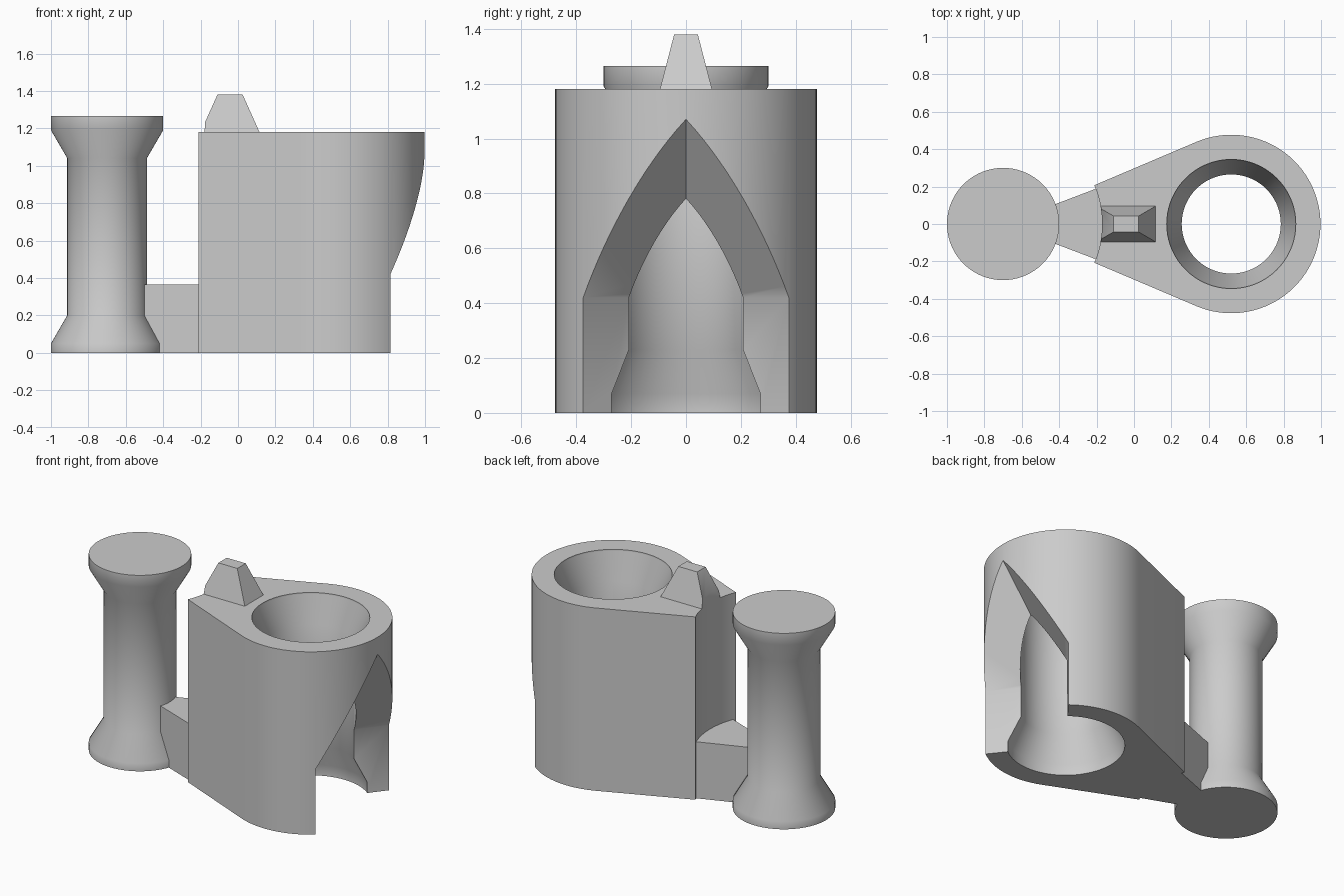
import bpy, bmesh
from math import radians, degrees, asin, sin, cos, pi

default = bpy.data.objects.get("Cube")
if default:
    bpy.data.objects.remove(default, do_unlink=True)

grey = bpy.data.materials.new("light grey")
grey.use_nodes = True
COLOUR = (0.6, 0.6, 0.6, 1)
grey.diffuse_color = COLOUR
grey.node_tree.nodes["Principled BSDF"].inputs["Base Color"].default_value = COLOUR

SPOOL_X, RING_X = -0.70, 0.52
RING_R, NOTCH_R = 0.477, 0.53
BLOCK_H = 1.18
SEGMENTS = 72


def finish(name, bm):
    bmesh.ops.recalc_face_normals(bm, faces=bm.faces)
    mesh = bpy.data.meshes.new(name)
    bm.to_mesh(mesh)
    bm.free()
    obj = bpy.data.objects.new(name, mesh)
    bpy.context.collection.objects.link(obj)
    mesh.materials.append(grey)
    return obj


def lathe(name, x, profile):
    """Closed solid of revolution from (radius, height) points."""
    bm = bmesh.new()
    rings = [[bm.verts.new((x + r * cos(2 * pi * i / SEGMENTS),
                            r * sin(2 * pi * i / SEGMENTS), z))
              for i in range(SEGMENTS)] for r, z in profile]
    for a, b in zip(rings, rings[1:]):
        for i in range(SEGMENTS):
            j = (i + 1) % SEGMENTS
            bm.faces.new((a[i], a[j], b[j], b[i]))
    bm.faces.new(rings[0])
    bm.faces.new(rings[-1])
    return finish(name, bm)


def arc(x, r, start, end, steps):
    angles = [radians(start + (end - start) * i / steps) for i in range(steps + 1)]
    return [(x + r * cos(a), r * sin(a)) for a in angles]


def prism(name, outline, height):
    bm = bmesh.new()
    base = bm.faces.new([bm.verts.new((x, y, 0)) for x, y in outline])
    top = bmesh.ops.extrude_face_region(bm, geom=[base])["geom"]
    verts = [v for v in top if isinstance(v, bmesh.types.BMVert)]
    bmesh.ops.translate(bm, verts=verts, vec=(0, 0, height))
    return finish(name, bm)


def hull(name, points):
    bm = bmesh.new()
    for p in points:
        bm.verts.new(p)
    bmesh.ops.convex_hull(bm, input=bm.verts)
    bmesh.ops.dissolve_limit(bm, angle_limit=0.01, verts=bm.verts, edges=bm.edges)
    return finish(name, bm)


def activate(obj):
    bpy.ops.object.select_all(action='DESELECT')
    obj.select_set(True)
    bpy.context.view_layer.objects.active = obj


def carve(obj, cutter):
    mod = obj.modifiers.new("carve", 'BOOLEAN')
    mod.operation, mod.solver, mod.object = 'DIFFERENCE', 'EXACT', cutter
    activate(obj)
    bpy.ops.object.modifier_apply(modifier=mod.name)
    bpy.data.objects.remove(cutter, do_unlink=True)


# Waisted spool
spool = lathe("spool", SPOOL_X, [(0.3, 0), (0.3, 0.05), (0.213, 0.2),
                                 (0.213, 1.04), (0.3, 1.19), (0.3, 1.265)])

# Bridge: wedge radiating from the spool to the block
bridge = prism("bridge", arc(SPOOL_X, 0.2, 20.8, -20.8, 10)
               + arc(SPOOL_X, NOTCH_R, -20.8, 20.8, 16), 0.365)

# Block: round end with tangent sides and a hollow end facing the spool
flare = degrees(asin(RING_R / (RING_X - SPOOL_X)))
block = prism("block", arc(RING_X, RING_R, -90 - flare, 90 + flare, 60)
              + arc(SPOOL_X, NOTCH_R, flare, -flare, 16), BLOCK_H)

# Waisted bore through the block
carve(block, lathe("bore_cutter", RING_X, [
    (0.345, -0.1), (0.345, 0.07), (0.265, 0.23),
    (0.265, 1.01), (0.345, 1.17), (0.345, 1.3)]))

# Pointed arch opening, flaring outward from the bore axis
LOW, SPRING = -0.1, 0.42
arch = [(RING_X, 0, LOW), (RING_X, 0, SPRING),
        (RING_X + 0.954, 0, LOW), (RING_X + 0.954, 0, SPRING + 1.3)]
arch += [(RING_X + 0.59, s * 0.75, z) for s in (-1, 1) for z in (LOW, SPRING)]
carve(block, hull("arch_cutter", arch))

# Tapered pointer on top, trimmed by the hollow end of the block
pointer = hull("pointer", [(-0.0425 + sx * hx, sy * hy, z)
                           for hx, hy, z in ((0.1575, 0.095, BLOCK_H), (0.0675, 0.043, 1.38))
                           for sx in (-1, 1) for sy in (-1, 1)])
carve(pointer, lathe("pointer_cutter", SPOOL_X, [(NOTCH_R, 1), (NOTCH_R, 1.6)]))

# Smooth curved walls, keep hard rims
for part in (spool, bridge, block, pointer):
    activate(part)
    bpy.ops.object.shade_smooth_by_angle(angle=radians(32))
